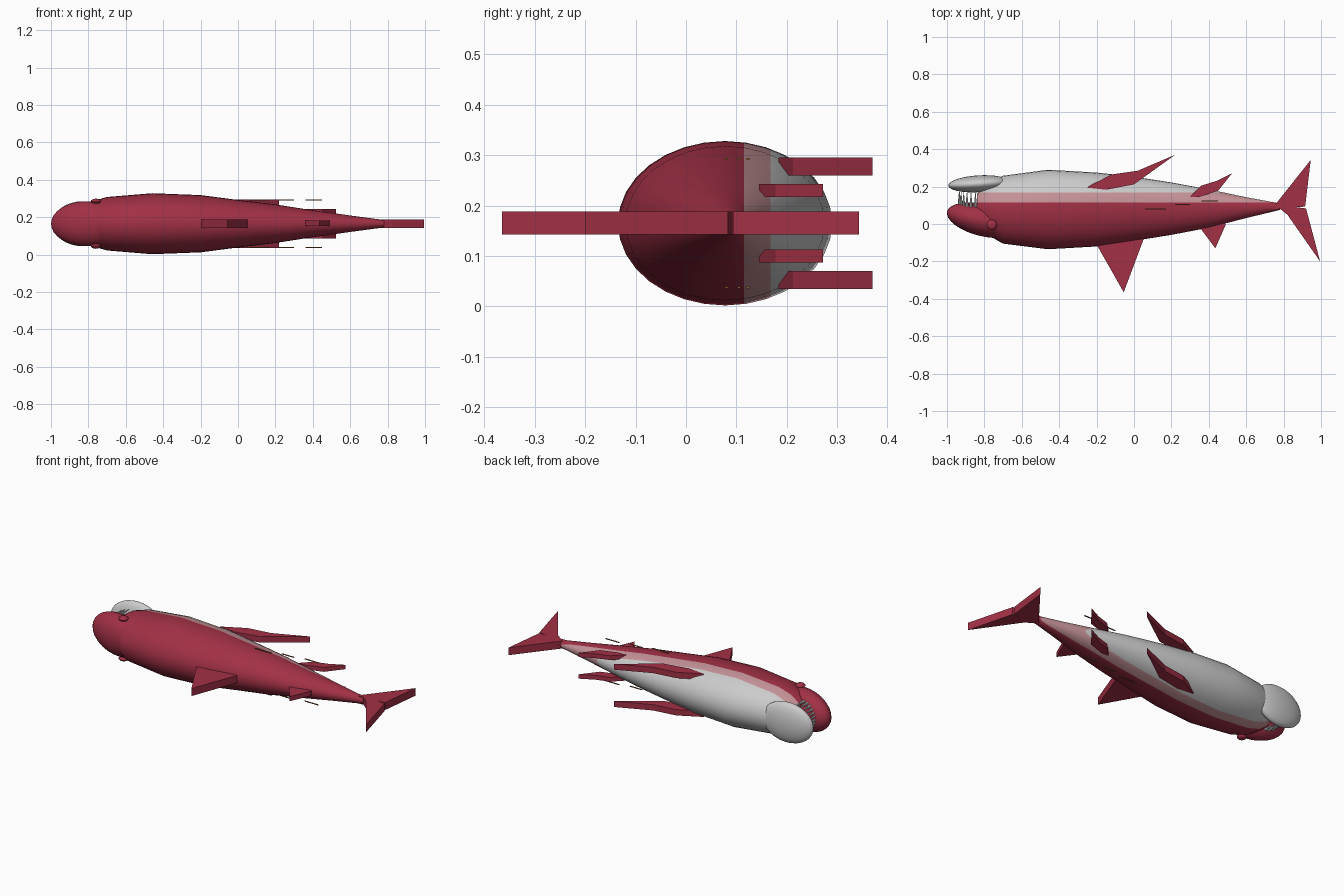
import bpy, bmesh, math
from mathutils import Matrix, Vector

if "Cube" in bpy.data.objects:
    bpy.data.objects.remove(bpy.data.objects["Cube"])

MID = 0.165  # height of the symmetry plane


def material(name, colour):
    m = bpy.data.materials.new(name)
    m.use_nodes = True
    m.diffuse_color = (*colour, 1)
    m.node_tree.nodes["Principled BSDF"].inputs["Base Color"].default_value = (*colour, 1)
    return m


red = material("crimson skin", (0.36, 0.03, 0.06))
pink = material("pale pink flank", (0.56, 0.29, 0.31))
grey = material("light grey belly", (0.6, 0.6, 0.6))
ivory = material("tooth white", (0.65, 0.68, 0.66))
brown = material("brown slit", (0.3, 0.12, 0.04))


def finish(name, bm, mats, smooth=False):
    bmesh.ops.recalc_face_normals(bm, faces=bm.faces)
    mesh = bpy.data.meshes.new(name)
    bm.to_mesh(mesh)
    bm.free()
    for m in mats:
        mesh.materials.append(m)
    ob = bpy.data.objects.new(name, mesh)
    bpy.context.collection.objects.link(ob)
    if smooth:
        bpy.ops.object.select_all(action="DESELECT")
        ob.select_set(True)
        bpy.context.view_layer.objects.active = ob
        bpy.ops.object.shade_smooth_by_angle(angle=math.radians(35))
    return ob


def ellipsoid(name, centre, radii, mat, tilt=0, segments=32):
    bm = bmesh.new()
    place = Matrix.Translation(centre) @ Matrix.Rotation(tilt, 4, "Z") @ Matrix.Diagonal((*radii, 1))
    bmesh.ops.create_uvsphere(bm, u_segments=segments, v_segments=segments // 2, radius=1, matrix=place)
    return finish(name, bm, [mat], True)


def plate(name, outline, low, high, mat=red):
    bm = bmesh.new()
    face = bm.faces.new([bm.verts.new((x, y, low)) for x, y in outline])
    grown = bmesh.ops.extrude_face_region(bm, geom=[face])["geom"]
    bmesh.ops.translate(bm, vec=(0, 0, high - low), verts=[v for v in grown if isinstance(v, bmesh.types.BMVert)])
    return finish(name, bm, [mat])


def pair(name, outline, inner, outer, mat=red):
    plate("left_" + name, outline, MID + inner, MID + outer, mat)
    plate("right_" + name, outline, MID - outer, MID - inner, mat)


# Body: elliptical rings (x, back y, belly y, half width)
rings = [(-0.84, 0.0, 0.16, 0.08), (-0.78, -0.06, 0.22, 0.12), (-0.7, -0.105, 0.258, 0.143),
         (-0.46, -0.135, 0.29, 0.163), (-0.2, -0.12, 0.275, 0.153), (0, -0.09, 0.253, 0.127),
         (0.2, -0.058, 0.222, 0.103), (0.4, -0.02, 0.185, 0.072), (0.6, 0.032, 0.143, 0.044),
         (0.78, 0.075, 0.11, 0.02)]
SIDES = 32
bm = bmesh.new()
loops = []
for x, back, belly, half in rings:
    angles = [math.tau * i / SIDES for i in range(SIDES)]
    loops.append([bm.verts.new((x, (back + belly) / 2 + math.cos(a) * (belly - back) / 2,
                                MID + math.sin(a) * half)) for a in angles])
for a, b in zip(loops, loops[1:]):
    for i in range(SIDES):
        j = (i + 1) % SIDES
        bm.faces.new((a[i], a[j], b[j], b[i]))
bm.faces.new(loops[0])
bm.faces.new(loops[-1])
# Cut the colour bands lengthwise
PINK_Y, GREY_Y = 0.115, 0.168
for cut in (PINK_Y, GREY_Y):
    bmesh.ops.bisect_plane(bm, geom=bm.verts[:] + bm.edges[:] + bm.faces[:],
                           plane_co=(0, cut, 0), plane_no=(0, 1, 0))
for f in bm.faces:
    y = f.calc_center_median().y
    f.material_index = 0 if y < PINK_Y else 1 if y < GREY_Y else 2
finish("body", bm, [red, pink, grey], True)

# Head, jaw and eyes
ellipsoid("upper_head", (-0.808, 0.02, MID), (0.197, 0.085, 0.12), red, -0.24)
ellipsoid("lower_jaw", (-0.83, 0.215, MID), (0.163, 0.045, 0.12), grey, 0.06)
for side, s in (("left", 1), ("right", -1)):
    ellipsoid(side + "_eye", (-0.76, -0.005, MID + s * 0.12), (0.027, 0.027, 0.014), red, segments=16)

# Teeth around the mouth, pointing at the jaw
bm = bmesh.new()
for i in range(13):
    a = math.radians(-78 + 13 * i)
    tip = Matrix.Translation((-0.825 - 0.11 * math.cos(a), 0.13, MID + 0.085 * math.sin(a)))
    bmesh.ops.create_cone(bm, cap_ends=True, segments=8, radius1=0.009, radius2=0.001, depth=0.08,
                          matrix=tip @ Matrix.Rotation(-math.pi / 2, 4, "X"))
finish("teeth", bm, [ivory])

# Fins on the centre line
plate("dorsal_fin", [(-0.2, -0.11), (-0.2, -0.06), (0.05, -0.04), (0.05, -0.085), (-0.055, -0.365)], 0.143, 0.188)
plate("second_dorsal_fin", [(0.36, -0.03), (0.38, 0.02), (0.48, 0.02), (0.49, -0.005), (0.435, -0.13)], 0.153, 0.181)
plate("tail_upper_lobe", [(0.75, 0.105), (0.92, 0.083), (0.995, -0.2), (0.82, 0.05)], 0.143, 0.188)
plate("tail_lower_lobe", [(0.74, 0.08), (0.76, 0.11), (0.945, 0.343), (0.915, 0.093)], 0.143, 0.188)

# Paired fins
pair("pectoral_fin", [(-0.255, 0.195), (-0.12, 0.265), (0.02, 0.285), (0.22, 0.37), (0.0, 0.212), (-0.15, 0.183)],
     0.095, 0.13)
pair("pelvic_fin", [(0.3, 0.145), (0.36, 0.205), (0.44, 0.23), (0.525, 0.272), (0.45, 0.178), (0.35, 0.145)],
     0.052, 0.078)

# Thin slits along the flanks
for i, (start, end, y) in enumerate([(0.06, 0.17, 0.08), (0.22, 0.3, 0.105), (0.36, 0.45, 0.123)]):
    pair("slit_%d" % (i + 1), [(start, y - 0.003), (end, y - 0.003), (end, y + 0.003), (start, y + 0.003)],
         0.125, 0.129, brown)
